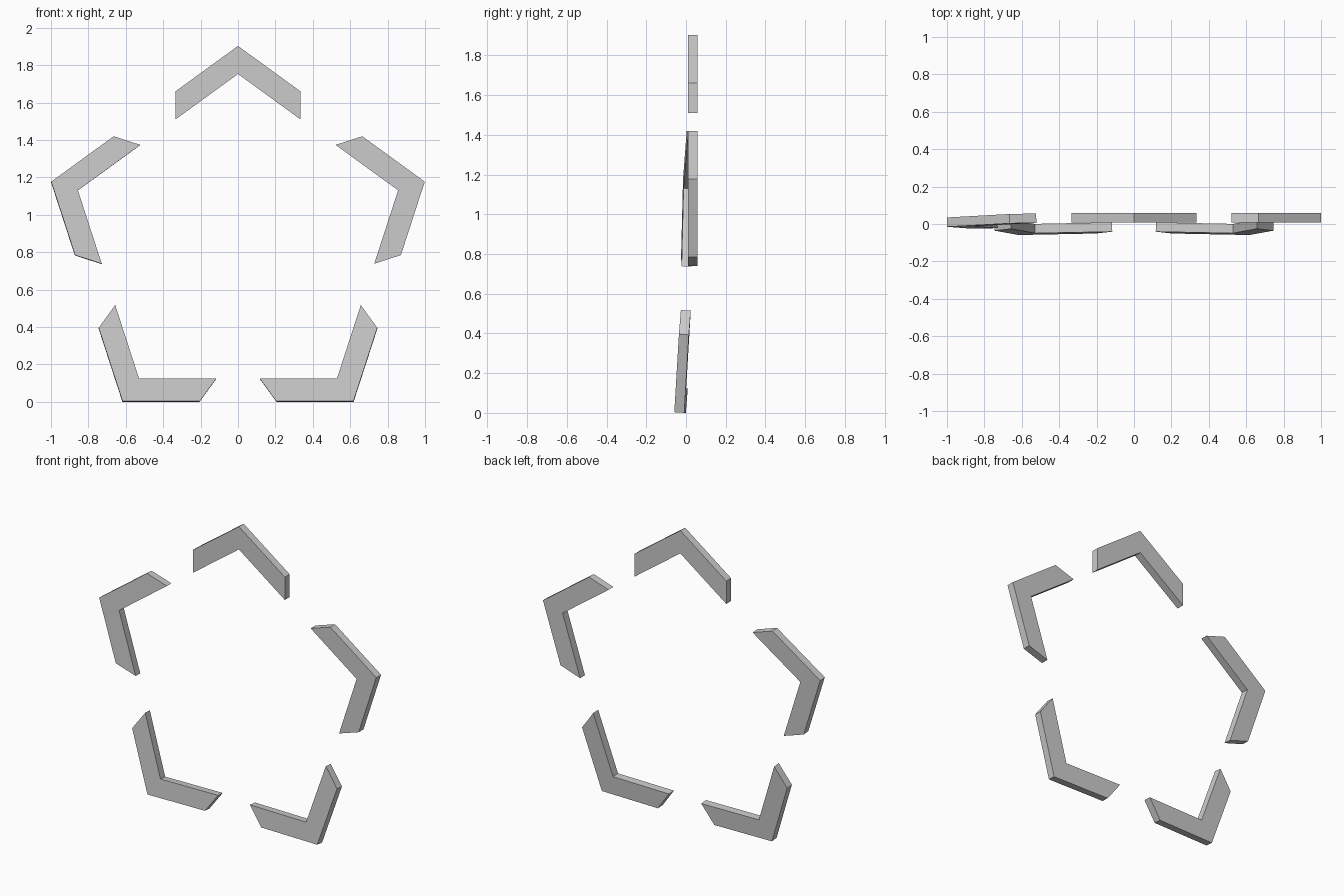
import bpy, bmesh
from math import sin, cos, radians
from mathutils import Vector

if "Cube" in bpy.data.objects:
    bpy.data.objects.remove(bpy.data.objects["Cube"])

CENTRE_Z = 0.853
OUTER, INNER = 1.05, 0.90      # corner radii of the pentagon ring
ARM_X, ARM_Z = 0.334, 0.2427   # reach of each chevron arm
THICK = 0.05

# Chevron outline, corner pointing up, relative to the ring centre
OUTLINE = [(0, OUTER), (ARM_X, OUTER - ARM_Z), (ARM_X, INNER - ARM_Z),
           (0, INNER), (-ARM_X, INNER - ARM_Z), (-ARM_X, OUTER - ARM_Z)]


def chevron(name, turn, corner_y, tilt_x=0.0, tilt_z=0.0):
    """Chevron slab turned clockwise; front plane slopes in x and z from its corner."""
    a = radians(turn)
    pts = [(x * cos(a) + z * sin(a), z * cos(a) - x * sin(a)) for x, z in OUTLINE]
    cx, cz = pts[0]
    back = Vector((-tilt_x, 1, -tilt_z)).normalized() * THICK
    bm = bmesh.new()
    front = [Vector((x, corner_y + tilt_x * (x - cx) + tilt_z * (z - cz), z + CENTRE_Z))
             for x, z in pts]
    f = [bm.verts.new(p) for p in front]
    b = [bm.verts.new(p + back) for p in front]
    bm.faces.new(f)
    bm.faces.new(b[::-1])
    for i in range(6):
        j = (i + 1) % 6
        bm.faces.new((f[i], b[i], b[j], f[j]))
    bmesh.ops.recalc_face_normals(bm, faces=bm.faces)
    mesh = bpy.data.meshes.new(name)
    bm.to_mesh(mesh)
    bm.free()
    bpy.context.collection.objects.link(bpy.data.objects.new(name, mesh))


# Upright upper chevrons
chevron("top_chevron", 0, 0.009)
chevron("right_chevron", 72, 0.009)
# Slightly twisted left chevron
chevron("left_chevron", -72, -0.015, 0.030, 0.035)
# Mirrored lower chevrons leaning back
for side, s in (("right", 1), ("left", -1)):
    chevron(f"lower_{side}_chevron", 144 * s, -0.059, -0.02 * s, 0.066)
